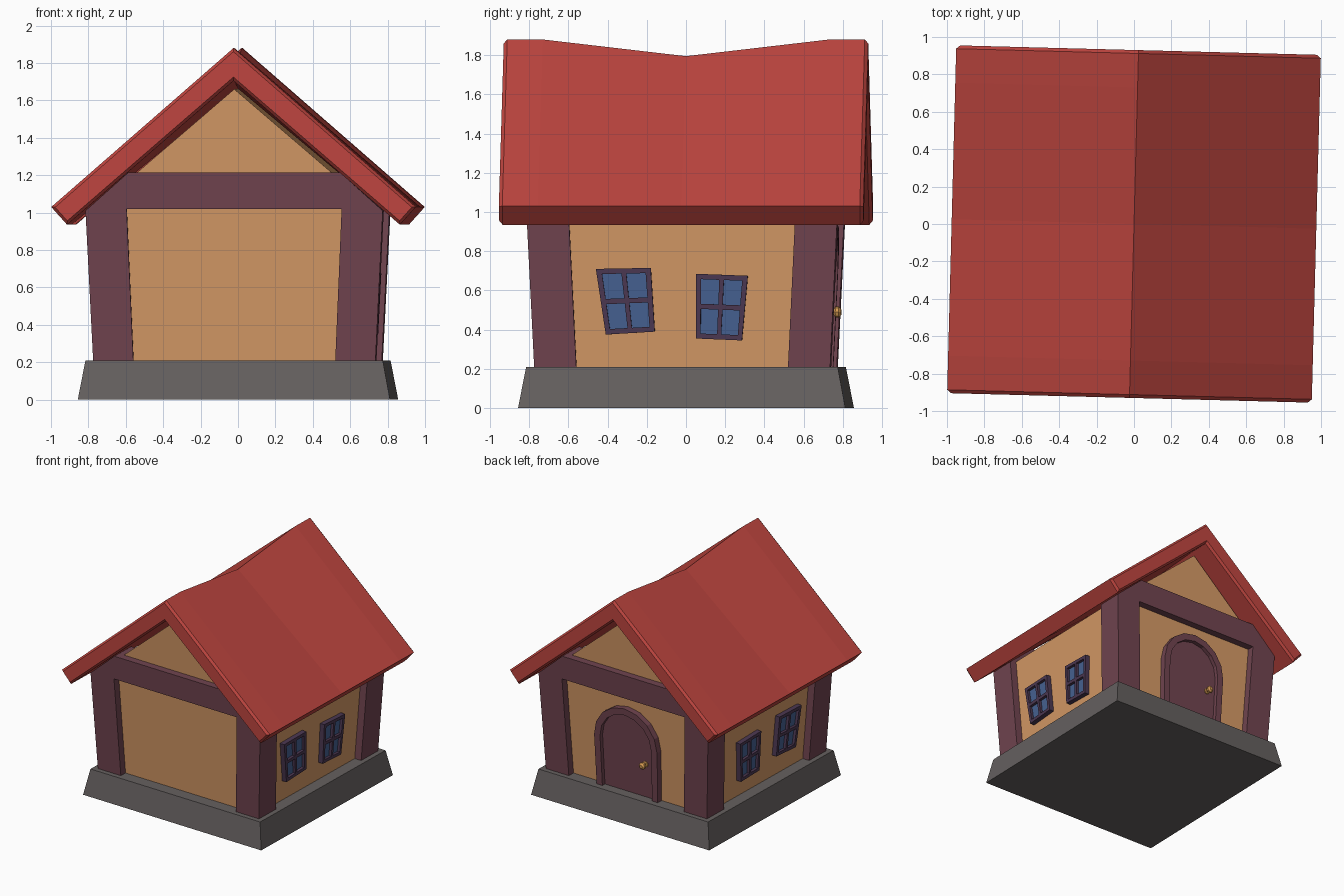
import bpy, bmesh, math
from mathutils import Matrix, Vector

if "Cube" in bpy.data.objects:
    bpy.data.objects.remove(bpy.data.objects["Cube"])

TWIST = Matrix.Rotation(math.radians(-1.5), 3, 'Z')   # whole house is slightly turned
FLOOR, TILT = 0.21, 0.049                             # walls lean outwards above the base


def material(name, r, g, b):
    m = bpy.data.materials.new(name)
    lin = [((c / 255 + 0.055) / 1.055) ** 2.4 for c in (r, g, b)]
    m.diffuse_color = (*lin, 1)
    m.use_nodes = True
    m.node_tree.nodes["Principled BSDF"].inputs["Base Color"].default_value = m.diffuse_color
    return m


PLASTER = material("plaster", 212, 153, 101)
WOOD = material("dark_wood", 112, 68, 79)
ROOF = material("red_roof", 190, 69, 63)
STONE = material("grey_stone", 101, 96, 95)
FRAME = material("window_frame", 76, 56, 82)
GLASS = material("blue_glass", 70, 98, 146)
BRASS = material("brass", 214, 155, 82)


def loft(name, rings, mat):
    """Join rings of points with quads and cap both ends."""
    bm = bmesh.new()
    loops = [[bm.verts.new(TWIST @ Vector(p)) for p in r] for r in rings]
    n = len(loops[0])
    for a, b in zip(loops, loops[1:]):
        for i in range(n):
            j = (i + 1) % n
            bm.faces.new((a[i], a[j], b[j], b[i]))
    bm.faces.new(loops[0])
    bm.faces.new(loops[-1])
    bmesh.ops.recalc_face_normals(bm, faces=bm.faces)
    me = bpy.data.meshes.new(name)
    bm.to_mesh(me)
    bm.free()
    me.materials.append(mat)
    ob = bpy.data.objects.new(name, me)
    bpy.context.collection.objects.link(ob)
    return ob


SIDES = {
    "front": lambda u, d, z: (u, -d, z),
    "back": lambda u, d, z: (u, d, z),
    "right": lambda u, d, z: (d, u, z),
    "left": lambda u, d, z: (-d, u, z),
}


def slab(name, outline, d0, d1, side, mat):
    """Extrude a (u, z) outline on one side of the house, following the wall lean."""
    rings = [[SIDES[side](u, d + math.copysign(TILT * (z - FLOOR), d), z)
              for u, z in outline] for d in (d0, d1)]
    return loft(name, rings, mat)


# Stone base
def square(h, z):
    return [(-h, -h, z), (h, -h, z), (h, h, z), (-h, h, z)]


loft("stone_base", [square(0.835, 0), square(0.795, FLOOR)], STONE)

# Plaster walls with gables
slab("walls", [(-0.695, FLOOR), (0.695, FLOOR), (0.735, 1.03), (0, 1.66), (-0.735, 1.03)],
     -0.695, 0.695, "back", PLASTER)

# Timber posts and cross beam at both gable ends
half = [(0.54, FLOOR), (0.755, FLOOR), (0.795, 1.01), (0.565, 1.215)]
timber = half + [(-u, z) for u, z in reversed(half)] + [(-0.575, 1.02), (0.575, 1.02)]
for side in ("front", "back"):
    slab(side + "_timber_frame", timber, 0.54, 0.755, side, WOOD)


# Roof with a sagging ridge and small bevels at the ends
def roof_ring(y, sag, s):
    eo = (0.975 - 1.41 * s, 1.03 - 0.1 * s)
    ei = (0.89 - 0.1 * s, 0.935 + 1.41 * s)
    return [(-eo[0], y, eo[1]), (0, y, 1.88 - sag - 1.32 * s), (eo[0], y, eo[1]),
            (ei[0], y, ei[1]), (0, y, 1.705 - sag * 0.5 + 1.32 * s), (-ei[0], y, ei[1])]


loft("roof", [roof_ring(*a) for a in (
    (-0.93, 0, 0.015), (-0.912, 0, 0), (-0.73, 0, 0), (0, 0.085, 0),
    (0.73, 0, 0), (0.912, 0, 0), (0.93, 0, 0.015))], ROOF)


# Crooked windows, each a skewed quad with frame bars and glass
def window(name, quad, side):
    bl, br, tr, tl = [Vector(p) for p in quad]

    def patch(u0, u1, v0, v1):
        return [tuple(bl.lerp(br, u).lerp(tl.lerp(tr, u), v))
                for u, v in ((u0, v0), (u1, v0), (u1, v1), (u0, v1))]

    slab(name + "_glass", patch(0.03, 0.97, 0.03, 0.97), 0.69, 0.712, side, GLASS)
    bars = {"left_bar": (0, 0.1, 0, 1), "right_bar": (0.9, 1, 0, 1),
            "bottom_bar": (0.1, 0.9, 0, 0.08), "top_bar": (0.1, 0.9, 0.92, 1),
            "upright": (0.455, 0.545, 0.08, 0.92),
            "crossbar_a": (0.1, 0.455, 0.46, 0.54), "crossbar_b": (0.545, 0.9, 0.46, 0.54)}
    for bar, p in bars.items():
        slab(name + "_" + bar, patch(*p), 0.69, 0.735, side, FRAME)


for side in ("right", "left"):
    window(side + "_window_front",
           [(-0.39, 0.375), (-0.14, 0.39), (-0.16, 0.715), (-0.44, 0.71)], side)
    window(side + "_window_rear",
           [(0.07, 0.355), (0.305, 0.345), (0.335, 0.675), (0.07, 0.685)], side)


# Arched door on the back
def arch(r, spring=0.63, n=8):
    pts = [(r * math.cos(math.pi * i / n), spring + r * math.sin(math.pi * i / n))
           for i in range(n + 1)]
    return [(r * 0.97, FLOOR)] + pts + [(-r * 0.97, FLOOR)]


slab("door_leaf", arch(0.25), 0.69, 0.712, "back", WOOD)
slab("door_surround", arch(0.295) + arch(0.24)[::-1], 0.69, 0.745, "back", WOOD)


# Door knob on a small stem, turned from a short profile
def ring(r, d):
    return [(-0.16 + r * math.cos(k * math.pi / 4), d, 0.49 + r * math.sin(k * math.pi / 4))
            for k in range(8)]


loft("door_knob", [ring(r, d) for r, d in (
    (0.024, 0.715), (0.024, 0.734), (0.012, 0.736), (0.012, 0.748),
    (0.028, 0.758), (0.028, 0.775), (0.014, 0.788))], BRASS)
